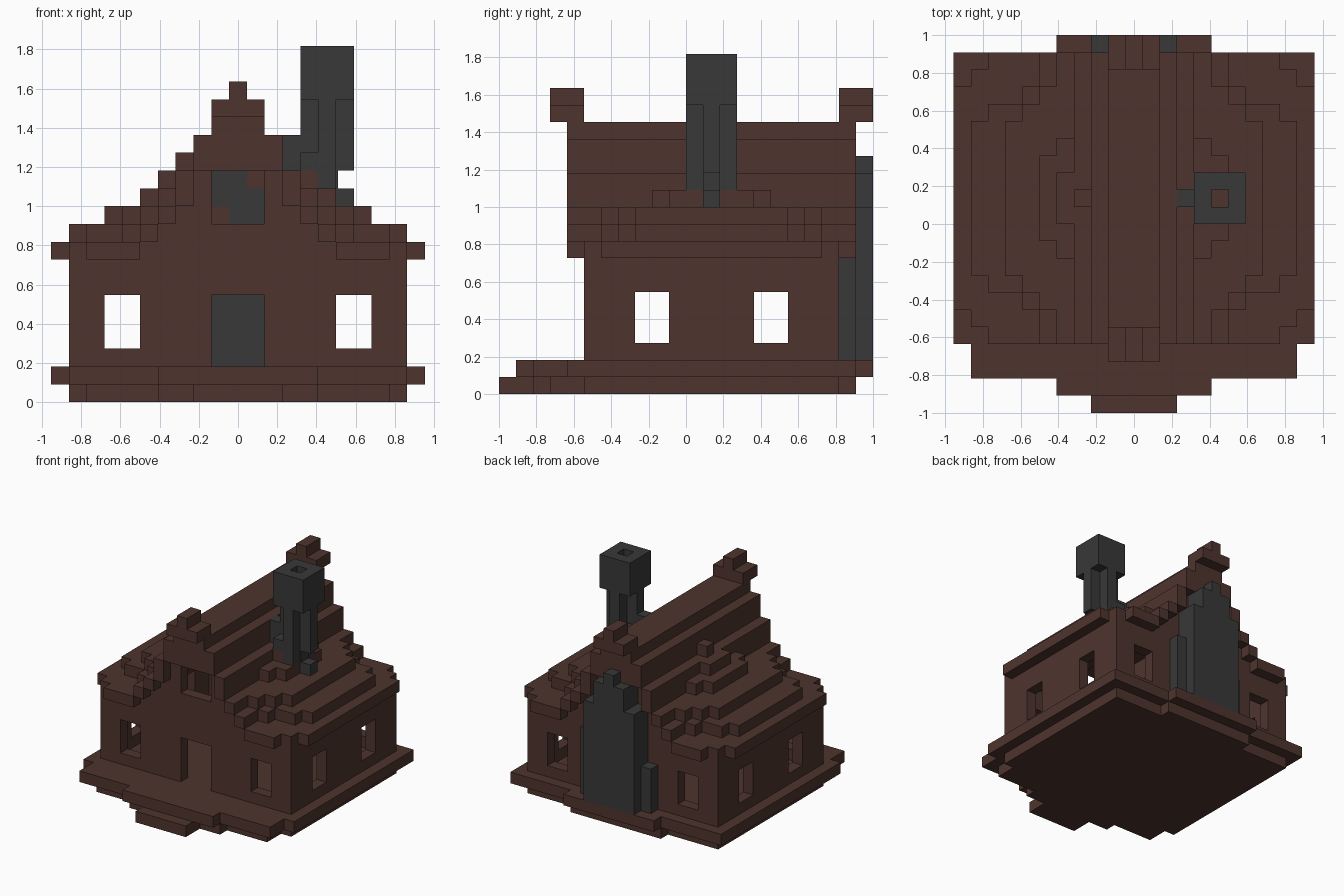
import bpy, bmesh

cube = bpy.data.objects.get("Cube")
if cube:
    bpy.data.objects.remove(cube, do_unlink=True)

U = 1 / 11  # one block


def material(name, rgb):
    m = bpy.data.materials.new(name)
    m.use_nodes = True
    m.diffuse_color = (*rgb, 1)
    bsdf = next(n for n in m.node_tree.nodes if n.type == 'BSDF_PRINCIPLED')
    bsdf.inputs["Base Color"].default_value = (*rgb, 1)
    bsdf.inputs["Roughness"].default_value = 0.9
    return m


WOOD = material("dark brown wood", (0.076, 0.034, 0.027))
STONE = material("dark grey stone", (0.0395, 0.0395, 0.0395))


def build(name, boxes, mat):
    """Join boxes (x0, x1, y0, y1, z0, z1), given in blocks, into one object."""
    bm = bmesh.new()
    for x0, x1, y0, y1, z0, z1 in boxes:
        verts = bmesh.ops.create_cube(bm, size=1)["verts"]
        for v in verts:
            v.co.x = (x1 if v.co.x > 0 else x0) * U
            v.co.y = (y1 if v.co.y > 0 else y0) * U
            v.co.z = (z1 if v.co.z > 0 else z0) * U
    me = bpy.data.meshes.new(name)
    bm.to_mesh(me)
    bm.free()
    me.materials.append(mat)
    ob = bpy.data.objects.new(name, me)
    bpy.context.collection.objects.link(ob)
    return ob


def centred(half, y0, y1, z0, z1):
    return (-half, half, y0, y1, z0, z1)


def mirrored(boxes):
    return boxes + [(-b[1], -b[0], *b[2:]) for b in boxes]


def spans(segments):
    """Split wall segments (a, b, has_window) into (a, b, z0, z1) pieces."""
    out = []
    for a, b, window in segments:
        out += [(a, b, 2, 3), (a, b, 6, 8)] if window else [(a, b, 2, 8)]
    return out


# Stepped base
build("lower_base", [centred(9.5, -6, 9, 0, 1), centred(8.5, -8, 9, 0, 1),
                     centred(4.5, -9, 10, 0, 1)], WOOD)
build("front_step", [centred(2.5, -11, -9, 0, 1)], WOOD)
build("upper_base", [centred(10.5, -7, 10, 1, 2), centred(9.5, -9, 10, 1, 2),
                     centred(4.5, -10, 11, 1, 2)], WOOD)

# Walls with window gaps
end_wall = spans([(1.5, 5.5, False), (5.5, 7.5, True), (7.5, 9.5, False)])
side_wall = spans([(-5, -3, False), (-3, -1, True), (-1, 4, False),
                   (4, 6, True), (6, 8, False)])
build("front_wall", mirrored([(a, b, -6, -5, z0, z1) for a, b, z0, z1 in end_wall])
      + [centred(1.5, -6, -5, 6, 8)], WOOD)
build("back_wall", mirrored([(a, b, 8, 9, z0, z1) for a, b, z0, z1 in end_wall]), WOOD)
build("side_walls", mirrored([(8.5, 9.5, a, b, z0, z1) for a, b, z0, z1 in side_wall]), WOOD)

# Gables, open in the middle for the attic window
gable = [(8, 9, 5.5), (9, 10, 4.5), (10, 11, 3.5), (11, 13, 2.5)]
for name, y in (("front_gable", -6), ("back_gable", 8)):
    build(name, mirrored([(1.5, w, y, y + 1, z0, z1) for z0, z1, w in gable]), WOOD)
build("front_gable_sill", [centred(1.5, -6, -5, 8, 10)], WOOD)

# Roof layers: bottom, top, inner edge, then (outer edge, distance of ends from y = 1.5)
layers = [
    (8, 9, 5.5, [(8.5, 8.5), (9.5, 7.5), (10.5, 6.5)]),
    (9, 10, 4.5, [(5.5, 8.5), (6.5, 6.5), (8.5, 5.5), (9.5, 4.5)]),
    (10, 11, 3.5, [(4.5, 8.5), (5.5, 6.5), (6.5, 5.5), (7.5, 4.5)]),
    (11, 12, 2.5, [(3.5, 8.5), (4.5, 3.5), (5.5, 2.5)]),
    (12, 13, 2.5, [(3.5, 8.5), (4.5, 1.5)]),
]
slopes = []
for z0, z1, inner, steps in layers:
    for outer, reach in steps:
        slopes.append((inner, outer, 1.5 - reach, 1.5 + reach, z0, z1))
        inner = outer
build("roof_slopes", mirrored(slopes), WOOD)
build("roof_ridge", [centred(2.5, -7, 10, 13, 15), centred(1.5, -7, 10, 15, 16)], WOOD)
build("roof_knob", [(-3.5, -2.5, 1, 2, 13, 14)], WOOD)
for name, y in (("front_finial", -8), ("back_finial", 9)):
    build(name, [centred(1.5, y, y + 2, 16, 17), centred(0.5, y, y + 2, 17, 18)], WOOD)

# Stone stack on the back wall, seen inside as the hearth
build("back_stack", [
    centred(1.5, 8, 9, 2, 10), (-0.5, 1.5, 8, 9, 10, 11), centred(1.5, 8, 9, 11, 12),
    (-1.5, 0.5, 8, 9, 12, 13),
    centred(2.5, 9, 11, 2, 11), centred(1.5, 9, 11, 11, 13), centred(0.5, 9, 11, 13, 14),
    (2.5, 3.5, 9, 10, 2, 8), (-3.5, -2.5, 9, 10, 2, 6)], STONE)
build("back_gable_infill", [(-1.5, -0.5, 8, 9, 10, 11), (0.5, 1.5, 8, 9, 12, 13)], WOOD)

# Roof chimney: cross-shaped shaft, wide hollow crown, side buttresses
shaft = [(3.5, 4.5, 1, 2, 12, 17), (5.5, 6.5, 1, 2, 13, 17),
         (4.5, 5.5, 0, 1, 12, 17), (4.5, 5.5, 2, 3, 12, 17),
         (3.5, 4.5, 0, 1, 12, 14), (3.5, 4.5, 2, 3, 12, 14),
         (5.5, 5.6, 1, 2, 12, 13)]
crown = [(3.5, 4.5, 0, 3, 17, 20), (5.5, 6.5, 0, 3, 17, 20),
         (4.5, 5.5, 0, 1, 17, 20), (4.5, 5.5, 2, 3, 17, 20)]
build("chimney_shaft", shaft, STONE)
build("chimney_crown", crown, STONE)
build("chimney_buttresses", [(2.5, 3.5, 1, 2, 13, 15), (5.5, 6.5, 1, 2, 11, 12)], STONE)
